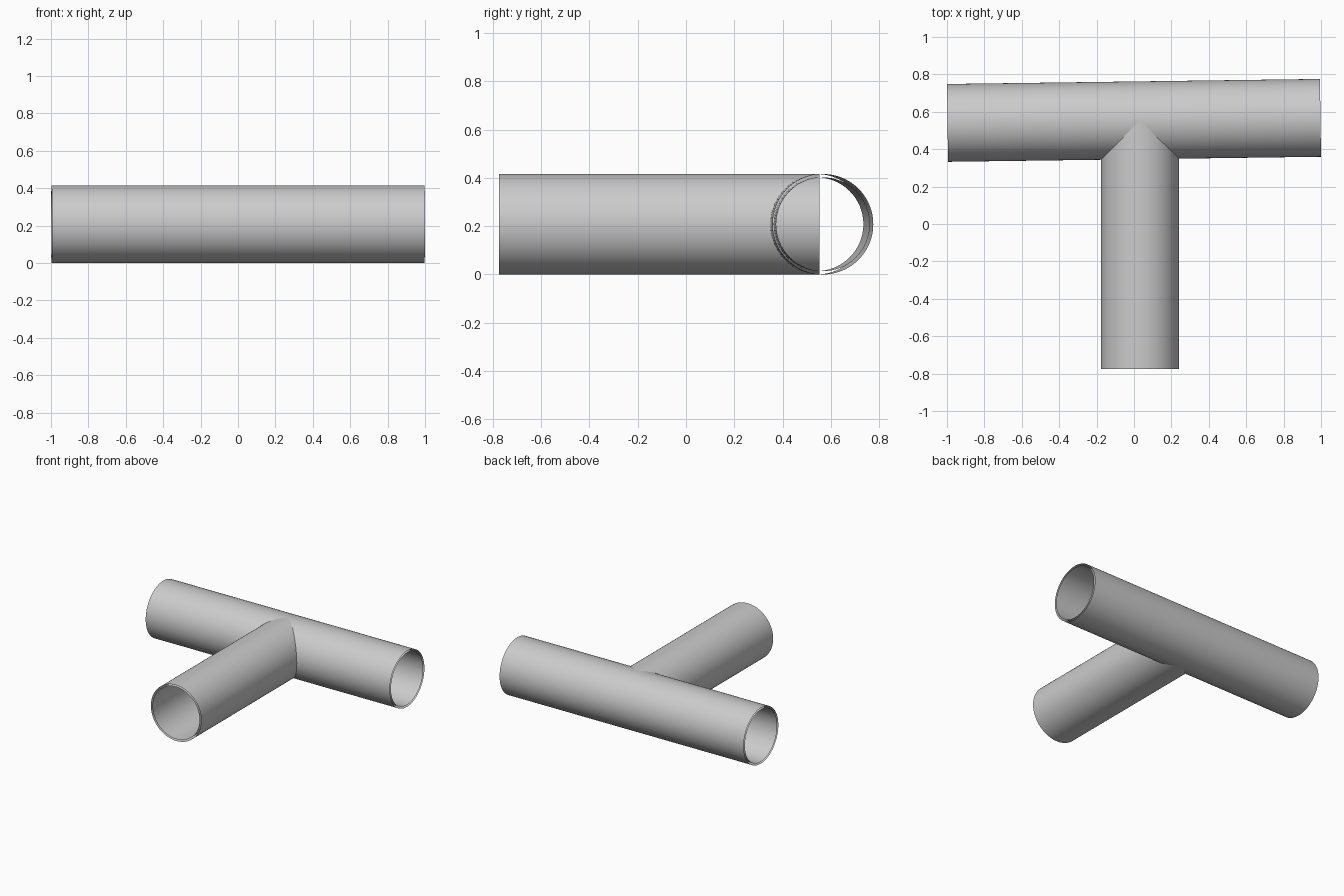
import bpy, bmesh, math
from mathutils import Matrix, Vector

if "Cube" in bpy.data.objects:
    bpy.data.objects.remove(bpy.data.objects["Cube"])

R_OUT, R_IN, SIDES = 0.208, 0.194, 96


def pipe(name, start, end):
    """Double-walled pipe with open ends, running from start to end."""
    start, end = Vector(start), Vector(end)
    axis = end - start
    place = Matrix.Translation(start) @ axis.to_track_quat('Z', 'Y').to_matrix().to_4x4()
    bm = bmesh.new()
    for radius, inward in ((R_OUT, False), (R_IN, True)):
        rings = []
        for z in (0, axis.length):
            rings.append([bm.verts.new(place @ Vector((
                radius * math.cos(2 * math.pi * i / SIDES),
                radius * math.sin(2 * math.pi * i / SIDES), z))) for i in range(SIDES)])
        a, b = rings
        for i in range(SIDES):
            j = (i + 1) % SIDES
            quad = [a[i], a[j], b[j], b[i]]
            face = bm.faces.new(quad[::-1] if inward else quad)
            face.smooth = True
    mesh = bpy.data.meshes.new(name)
    bm.to_mesh(mesh)
    bm.free()
    obj = bpy.data.objects.new(name, mesh)
    bpy.context.collection.objects.link(obj)
    return obj


# Long cross pipe, very slightly skewed in plan
pipe("main_pipe", (-0.997, 0.5405, R_OUT), (0.997, 0.5675, R_OUT))
# Branch pipe, pushed in as far as the axis of the main pipe
pipe("branch_pipe", (0.032, -0.775, R_OUT), (0.032, 0.553, R_OUT))
